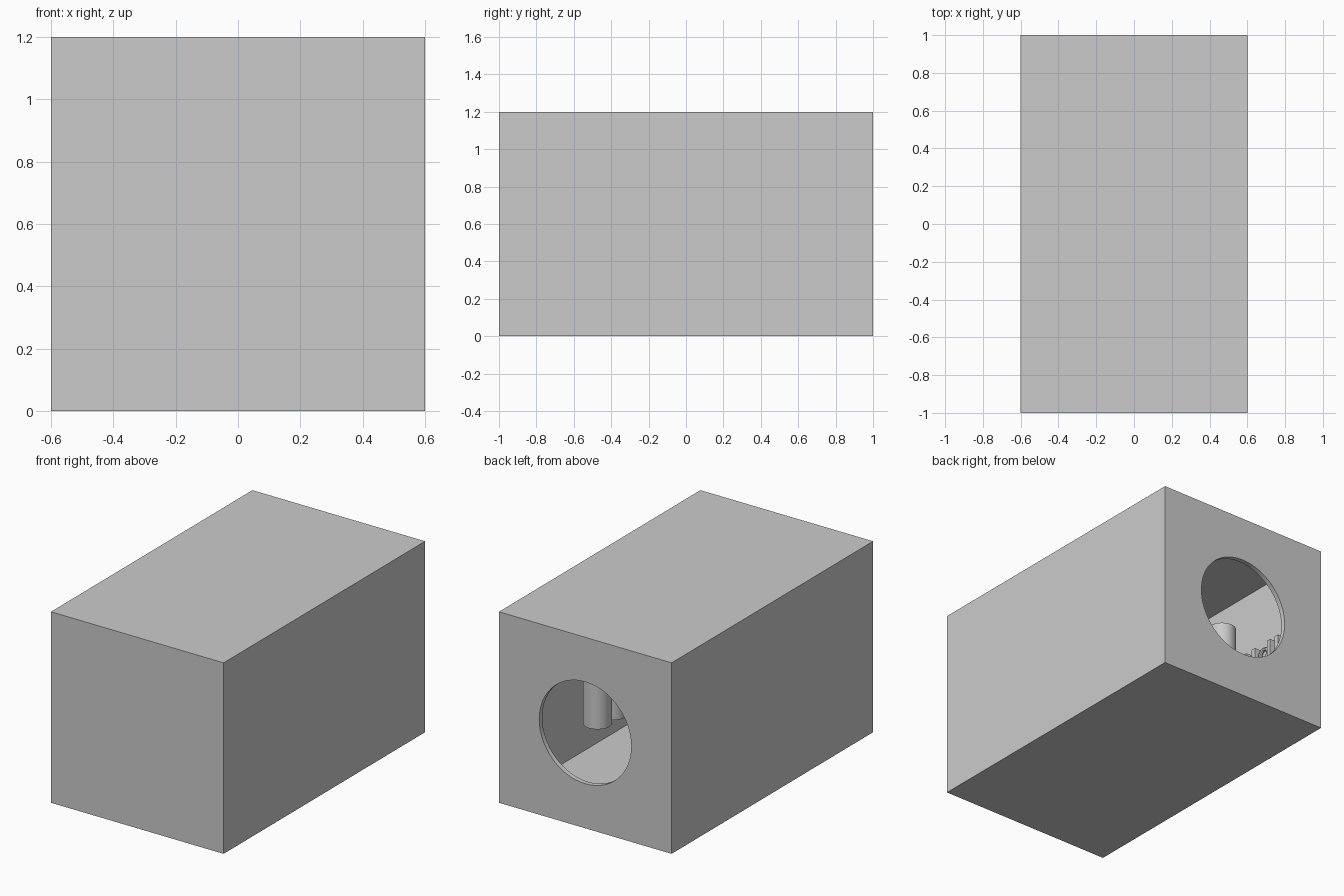
import bpy
from math import pi, radians

if "Cube" in bpy.data.objects:
    bpy.data.objects.remove(bpy.data.objects["Cube"])


def box(name, loc, size):
    bpy.ops.mesh.primitive_cube_add(size=1, location=loc)
    ob = bpy.context.object
    ob.name = name
    ob.scale = size
    bpy.ops.object.transform_apply(location=False, rotation=False, scale=True)
    return ob


def cylinder(name, loc, radius, depth, rot=(0, 0, 0), sides=64):
    bpy.ops.mesh.primitive_cylinder_add(vertices=sides, radius=radius, depth=depth,
                                        location=loc, rotation=rot)
    ob = bpy.context.object
    ob.name = name
    bpy.ops.object.shade_smooth_by_angle(angle=radians(30))
    return ob


def cut(target, cutter):
    mod = target.modifiers.new("cut", 'BOOLEAN')
    mod.operation = 'DIFFERENCE'
    mod.solver = 'EXACT'
    mod.object = cutter
    bpy.context.view_layer.objects.active = target
    bpy.ops.object.modifier_apply(modifier=mod.name)
    bpy.data.objects.remove(cutter, do_unlink=True)


# Hollow housing with a round opening in the back wall
housing = box("housing", (0, 0, 0.6), (1.2, 2.0, 1.2))
wall = 0.02
cut(housing, box("cavity_cutter", (0, -0.005, 0.6),
                 (1.2 - 2 * wall, 2 - 2 * wall - 0.01, 1.2 - 2 * wall)))
cut(housing, cylinder("opening_cutter", (0, 1, 0.6), 0.32, 0.3, (pi / 2, 0, 0)))

# Paired upright cylinders inside
for side, label in ((-1, "left"), (1, "right")):
    for i, y in enumerate((0.45, 0.30)):
        cylinder(f"inner_cylinder_{label}_{i}", (side * 0.3, y, 0.585),
                 0.083, 0.43, sides=48)

# Small bracket rail with plates and a ring along the inner side
box("rail", (-0.52, 0.60, 0.61), (0.04, 0.34, 0.10))
for i, y in enumerate((0.46, 0.54, 0.68, 0.75)):
    box(f"rail_plate_{i}", (-0.49, y, 0.62), (0.05, 0.03, 0.14))
bpy.ops.mesh.primitive_torus_add(location=(-0.49, 0.61, 0.63), rotation=(0, pi / 2, 0),
                                 major_radius=0.035, minor_radius=0.012,
                                 major_segments=24, minor_segments=8)
bpy.context.object.name = "rail_ring"
bpy.ops.object.shade_smooth_by_angle(angle=radians(40))
